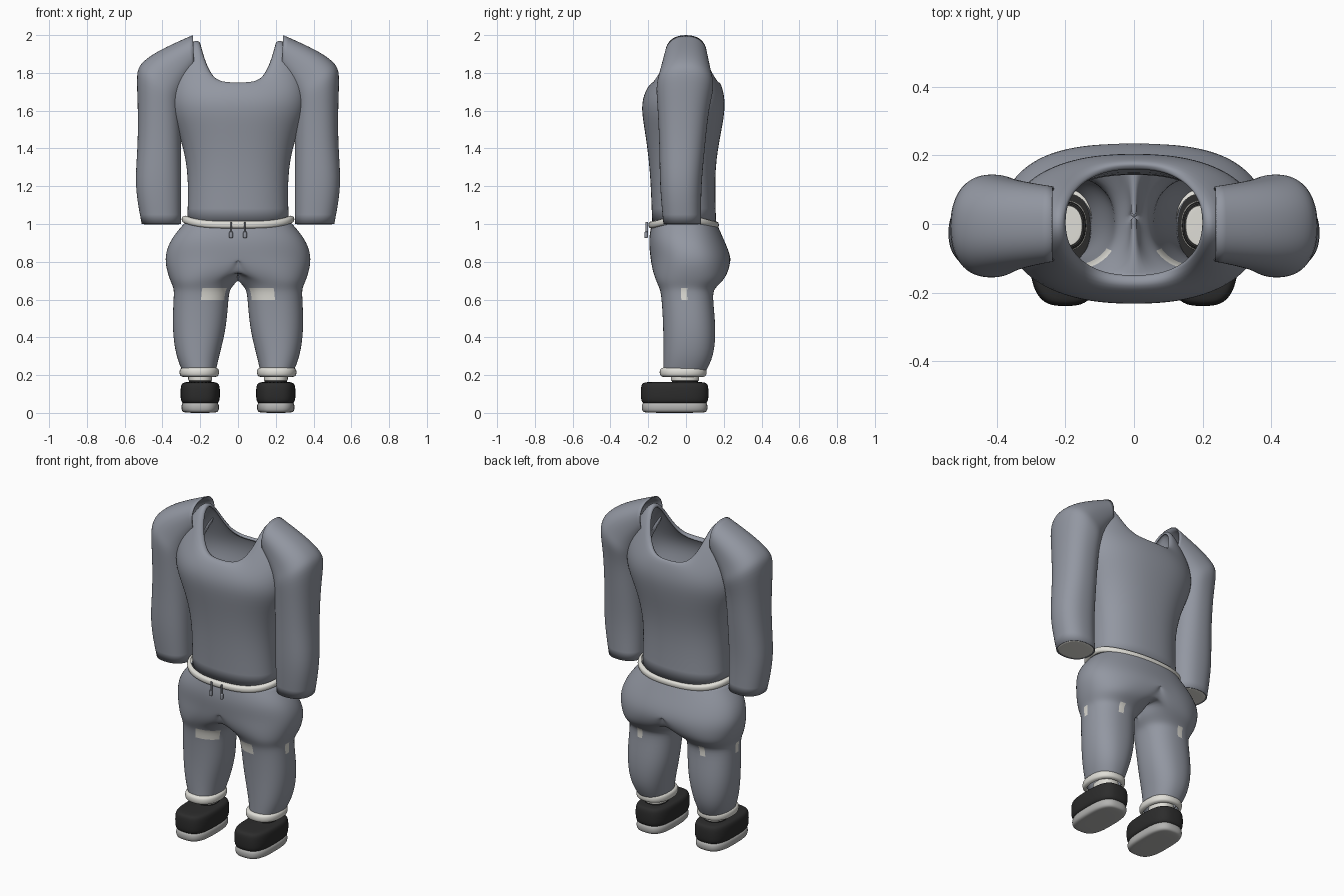
import bpy, bmesh, math

cube = bpy.data.objects.get("Cube")
if cube:
    bpy.data.objects.remove(cube)


def material(name, red, green, blue):
    mat = bpy.data.materials.new(name)
    mat.use_nodes = True
    mat.diffuse_color = (red, green, blue, 1)
    shader = next(node for node in mat.node_tree.nodes if node.type == 'BSDF_PRINCIPLED')
    shader.inputs["Base Color"].default_value = mat.diffuse_color
    return mat


FABRIC = material("grey_fabric", .29, .31, .36)
CREAM = material("cream_trim", .74, .73, .68)
BLACK = material("black_leather", .025, .025, .025)
SOLE = material("light_grey_sole", .45, .45, .44)


def signed_power(value, exponent):
    return math.copysign(abs(value) ** exponent, value)


def ring(z, outer, inner, front, back, lift=0, tilt=0):
    """Cross-section; lift raises both sides, tilt raises the outer edge only."""
    return dict(z=z, outer=outer, inner=inner, front=front, back=back, lift=lift, tilt=tilt)


def ring_point(section, angle, squareness):
    across = signed_power(math.cos(angle), 2 / squareness)
    along = signed_power(math.sin(angle), 2 / squareness)
    blend = (1 + across) / 2
    x = section["inner"] + (section["outer"] - section["inner"]) * blend
    y = (section["front"] + section["back"]) / 2 + (section["back"] - section["front"]) / 2 * along
    z = section["z"] + section["tilt"] * blend + section["lift"] * abs(across) ** 4
    return x, y, z


def loft(name, sections, materials, squareness=2.3, segments=32, mirror=True,
         half=False, closed=False, wall=0, paint=None):
    """Skin the sections from bottom to top and smooth the result."""
    bm = bmesh.new()
    loops = []
    for section in sections:
        points = [ring_point(section, math.tau * i / segments, squareness) for i in range(segments)]
        loops.append([bm.verts.new((max(0, x) if half else x, y, z)) for x, y, z in points])
    for lower, upper in zip(loops, loops[1:]):
        for i in range(segments):
            k = (i + 1) % segments
            bm.faces.new((lower[i], lower[k], upper[k], upper[i]))
    if closed:
        bm.faces.new(reversed(loops[0]))
        bm.faces.new(loops[-1])
    if half:
        # Open the wall between the two mirrored halves
        middle = [f for f in bm.faces if all(v.co.x < .0001 for v in f.verts)]
        bmesh.ops.delete(bm, geom=middle, context='FACES')
    for face in bm.faces:
        face.smooth = True
        if paint:
            face.material_index = paint(face.calc_center_median())
    mesh = bpy.data.meshes.new(name)
    bm.to_mesh(mesh)
    bm.free()
    for mat in materials:
        mesh.materials.append(mat)
    part = bpy.data.objects.new(name, mesh)
    bpy.context.collection.objects.link(part)
    if mirror:
        part.modifiers.new("Mirror", 'MIRROR')
    smooth = part.modifiers.new("Smooth", 'SUBSURF')
    smooth.levels = smooth.render_levels = 2
    if wall:
        shell = part.modifiers.new("Wall", 'SOLIDIFY')
        shell.thickness = wall
        shell.offset = -1


def pad(name, mat, bottom, top, outer, inner, front, back, bevel, lift=0, **options):
    """A band or block whose upper and lower edges are rounded by the bevel."""
    def section(z, inset):
        return ring(z, outer - inset, inner + inset, front + inset, back - inset, lift)
    edge = min(bevel, (top - bottom) / 3)
    loft(name, [section(bottom, bevel), section(bottom + edge / 4, bevel / 4),
                section(bottom + edge, 0), section(top - edge, 0),
                section(top - edge / 4, bevel / 4), section(top, bevel)], [mat], **options)


def body(z, width, front, back, lift=0):
    return ring(z, width, -width, front, back, lift)


# Sweater body with a saddle-shaped neck opening
loft("sweater_body", [
    body(1.01, .27, -.18, .16),
    body(1.3, .26, -.19, .15),
    body(1.5, .32, -.22, .19),
    body(1.62, .38, -.24, .21),
    body(1.7, .36, -.22, .2, lift=.1),
    body(1.76, .23, -.18, .18, lift=.24),
    body(1.74, .2, -.15, .16, lift=.22),
], [FABRIC], mirror=False, wall=.012)


# Sleeves rise straight, then swing inward over the shoulder
def shoulder(step):
    turn = step * math.pi / 2
    bottom = 1.65 + .15 * step
    top = 1.8 + .2 * step
    return ring(bottom, .24 + .3 * math.cos(turn), .3 - .07 * step,
                .05 * step - .16, .15 - .04 * step, tilt=top - bottom)


arm = [ring(1, .51, .3, -.12, .08), ring(1.2, .55, .3, -.14, .08),
       ring(1.4, .53, .3, -.14, .1), ring(1.58, .53, .3, -.15, .12, tilt=.06)]
loft("sleeve", arm + [shoulder(i / 4) for i in range(5)], [FABRIC], wall=.006)

# Pale lining inside each wrist
pad("sleeve_lining", CREAM, .997, 1.06, .505, .305, -.115, .075, bevel=.01, closed=True)


# Trousers with torn cloth at the knees
def knee_rip(spot):
    if not .61 < spot.z < .66:
        return 0
    front = spot.y < -.07 and .07 < spot.x < .21
    side = spot.x > .31 and abs(spot.y) < .02
    back = spot.y > .1 and .2 < spot.x < .24
    return int(front or side or back)


loft("trousers", [
    ring(.21, .29, .12, -.12, .1),
    ring(.3, .33, .1, -.12, .15),
    ring(.45, .35, .06, -.12, .16),
    ring(.62, .34, .05, -.13, .14),
    ring(.66, .34, .04, -.14, .15),
    ring(.7, .36, 0, -.16, .2),
    ring(.76, .38, -.2, -.18, .23),
    body(.83, .39, -.19, .24),
    body(.92, .36, -.2, .2),
    body(1.01, .28, -.18, .16),
], [FABRIC, CREAM], half=True, wall=.008, paint=knee_rip)

# Waistband dips in the middle
pad("waistband", CREAM, .975, 1.015, .3, -.3, -.2, .175, bevel=.02, lift=.03, mirror=False)

# Drawstrings with knotted ends
pad("drawstring", FABRIC, .93, 1.01, .04, .03, -.215, -.2, bevel=.002, segments=8, closed=True)
pad("drawstring_knot", FABRIC, .925, .96, .048, .026, -.222, -.2, bevel=.006, segments=8, closed=True)

# Trouser cuffs and the sock bands below them
pad("trouser_cuff", CREAM, .19, .24, .31, .1, -.14, .11, bevel=.02)
pad("sock_band", CREAM, .17, .21, .264, .136, -.08, .07, bevel=.004)

# Shoes
pad("shoe_sole", SOLE, 0, .06, .3, .1, -.235, .115, bevel=.025, squareness=3, closed=True)
pad("shoe_upper", BLACK, .045, .165, .305, .095, -.24, .12, bevel=.03, squareness=3, closed=True)
pad("ankle_collar", BLACK, .14, .19, .26, .14, -.075, .065, bevel=.006)
pad("insole", CREAM, .16, .17, .25, .15, -.065, .055, bevel=.003, closed=True)
